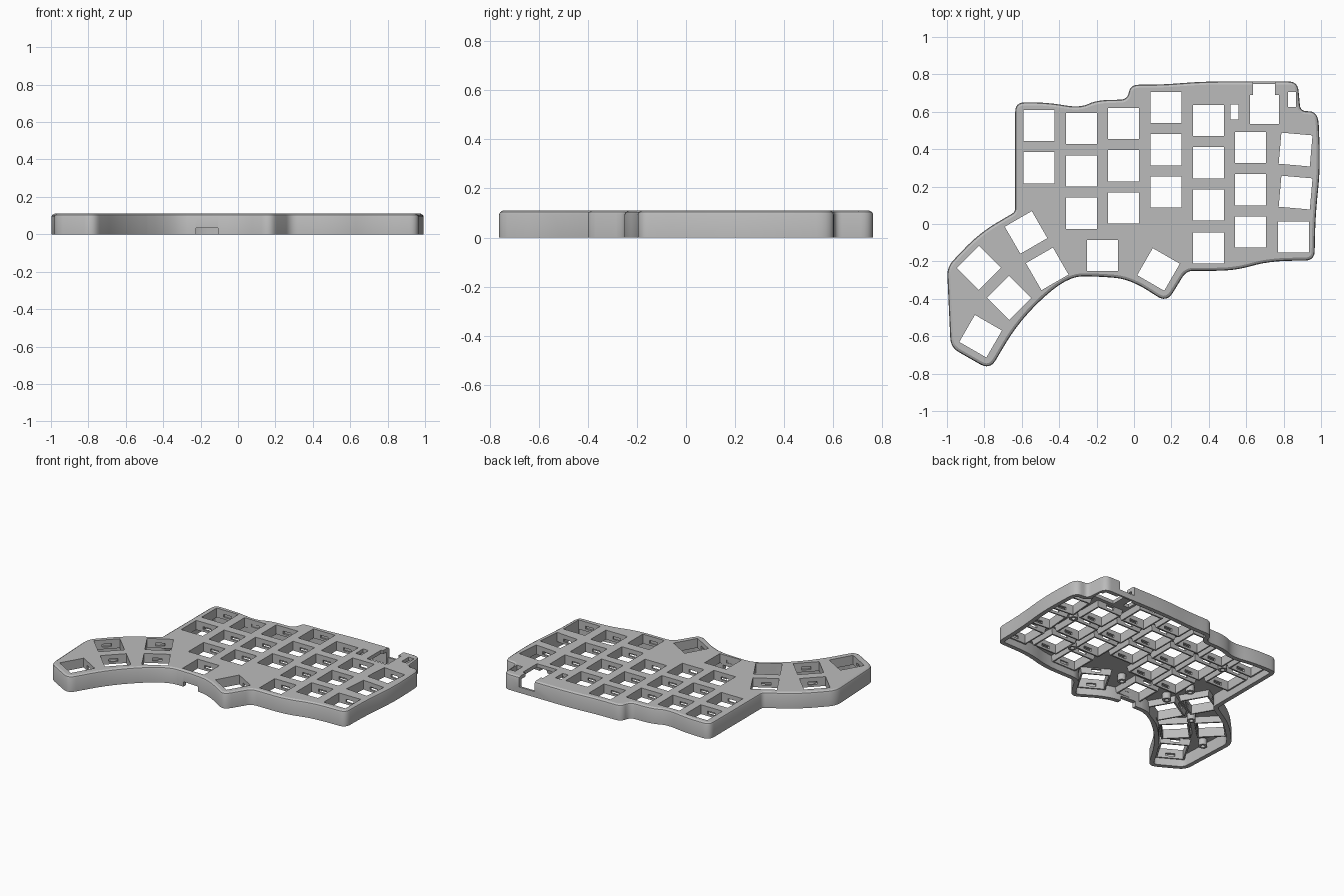
import bpy, bmesh, math
from mathutils import Vector, Matrix

old = bpy.data.objects.get("Cube")
if old:
    bpy.data.objects.remove(old, do_unlink=True)

grey = bpy.data.materials.new("case grey")
grey.use_nodes = True
colour = (0.5, 0.5, 0.5, 1)
grey.diffuse_color = colour
grey.node_tree.nodes["Principled BSDF"].inputs["Base Color"].default_value = colour

HEIGHT, CEILING, WALL = 0.11, 0.085, 0.03
KEY = 0.167


def rounded(corners, steps=6):
    """Polygon with every corner (x, y, reach) eased by a small curve."""
    result = []
    for i, (x, y, reach) in enumerate(corners):
        p = Vector((x, y))
        before = Vector(corners[i - 1][:2]) - p
        after = Vector(corners[(i + 1) % len(corners)][:2]) - p
        a = p + before.normalized() * min(reach, before.length * 0.49)
        b = p + after.normalized() * min(reach, after.length * 0.49)
        for s in range(steps + 1):
            t = s / steps
            result.append(a * (1 - t) ** 2 + p * 2 * t * (1 - t) + b * t * t)
    return result


def inset(loop, distance):
    """Move a clockwise outline inward."""
    result = []
    for i, p in enumerate(loop):
        d1 = (p - loop[i - 1]).normalized()
        d2 = (loop[(i + 1) % len(loop)] - p).normalized()
        n = Vector((d1.y + d2.y, -d1.x - d2.x)).normalized()
        scale = max(0.6, n.dot(Vector((d2.y, -d2.x))))
        result.append(p + n * distance / scale)
    return result


def loft(bm, rings, closed=False):
    """Skin rings of (loop, z); cap both ends or join them."""
    rows = [[bm.verts.new((p.x, p.y, z)) for p in loop] for loop, z in rings]
    n = len(rows[0])
    pairs = list(zip(rows, rows[1:]))
    if closed:
        pairs.append((rows[-1], rows[0]))
    else:
        bm.faces.new(rows[0])
        bm.faces.new(rows[-1])
    for a, b in pairs:
        for i in range(n):
            j = (i + 1) % n
            bm.faces.new((a[i], a[j], b[j], b[i]))


def finish(bm, name):
    bmesh.ops.recalc_face_normals(bm, faces=bm.faces[:])
    mesh = bpy.data.meshes.new(name)
    bm.to_mesh(mesh)
    bm.free()
    mesh.materials.append(grey)
    ob = bpy.data.objects.new(name, mesh)
    bpy.context.collection.objects.link(ob)
    return ob


def box(bm, x, y, w, d, low, high, angle=0):
    m = (Matrix.Translation((x, y, (low + high) / 2))
         @ Matrix.Rotation(math.radians(angle), 4, "Z")
         @ Matrix.Diagonal((w, d, high - low, 1)))
    bmesh.ops.create_cube(bm, size=1, matrix=m)


def cut(ob, bm):
    """Subtract the cutter and remove it."""
    cutter = finish(bm, "cutter")
    cutter.hide_render = True
    mod = ob.modifiers.new("cut", "BOOLEAN")
    mod.operation = "DIFFERENCE"
    mod.solver = "EXACT"
    mod.object = cutter
    bpy.context.view_layer.objects.active = ob
    bpy.ops.object.modifier_apply(modifier=mod.name)
    bpy.data.objects.remove(cutter, do_unlink=True)


def smooth(ob):
    bpy.ops.object.select_all(action="DESELECT")
    ob.select_set(True)
    bpy.context.view_layer.objects.active = ob
    bpy.ops.object.shade_smooth_by_angle(angle=math.radians(30))


def polygon(x, y, radius, sides, turn=0):
    return [Vector((x + radius * math.cos(math.tau * i / sides + turn),
                    y + radius * math.sin(math.tau * i / sides + turn)))
            for i in range(sides)]


# Outline, clockwise from the lower left tip
outline = rounded([
    (-.77, -.78, .06), (-.98, -.66, .05), (-1, -.23, .05), (-.83, -.05, .2),
    (-.635, .065, .02), (-.635, .65, .05), (-.46, .65, .1), (-.29, .62, .1),
    (-.2, .663, .1), (-.035, .665, .04), (-.02, .745, .05), (.15, .745, .1),
    (.37, .762, .1), (.875, .762, .05), (.89, .605, .03), (.985, .6, .07),
    (.997, .3, .3), (.97, .05, .2), (.965, -.195, .05), (.72, -.198, .15),
    (.54, -.25, .1), (.28, -.25, .04), (.175, -.42, .06), (-.02, -.295, .2),
    (-.19, -.28, .15), (-.36, -.28, .2), (-.61, -.51, .2)])

# Key positions: straight columns, then turned keys
columns = [(-.508, .527, 2), (-.281, .51, 3), (-.056, .537, 3), (.171, .623, 3),
           (.398, .553, 2), (.623, .409, 3)]
keys = [(x, top - .226 * row, 0) for x, top, count in columns for row in range(count)]
keys += [(.398, .102, 0), (.398, -.128, 0), (-.168, -.168, 0), (.853, -.07, 0),
         (.864, .398, -5), (.864, .168, -5), (.131, -.243, -30), (-.577, -.045, 30),
         (-.464, -.24, 30), (-.829, -.235, 45), (-.668, -.395, 45), (-.82, -.6, -30)]

# Hollow case: inside ceiling, wall foot, outside and softened top edge
bm = bmesh.new()
inner = inset(outline, WALL)
loft(bm, [(inner, CEILING), (inner, 0), (outline, 0), (outline, .094),
          (inset(outline, .004), .103), (inset(outline, .016), HEIGHT)])
case = finish(bm, "case_shell")

# Openings for keys, small parts, cable socket and front slot
bm = bmesh.new()
for x, y, angle in keys:
    box(bm, x, y, KEY, KEY, -.05, .2, angle)
box(bm, .538, .6, .043, .08, -.05, .2)
box(bm, .845, .665, .043, .08, -.05, .2)
box(bm, .698, .612, .155, .155, -.05, .2)
cut(case, bm)
for y, depth, low in ((.71, .076, -.05), (.75, .14, .04)):
    bm = bmesh.new()
    box(bm, .695, y, .12, depth, low, .2)
    cut(case, bm)
bm = bmesh.new()
box(bm, -.166, -.29, .118, .12, -.05, .034)
cut(case, bm)
smooth(case)

# Tapered collars hanging below every key opening
bm = bmesh.new()
for x, y, angle in keys:
    turn = math.radians(angle + 45)
    hole, foot, root = (polygon(x, y, (KEY / 2 + extra) * math.sqrt(2), 4, turn)
                        for extra in (0, .01, .018))
    loft(bm, [(hole, CEILING), (hole, .045), (foot, .045), (root, CEILING)], closed=True)
collars = finish(bm, "key_collars")

# Clip recesses in the front and back of each collar
bm = bmesh.new()
for x, y, angle in keys:
    box(bm, x, y, .06, .21, .06, .08, angle)
cut(collars, bm)

# Screw posts under the plate
bm = bmesh.new()
for x, y in [(.743, .29), (.51, .0), (-.395, .4), (0, -.12), (-.37, -.12),
             (-.42, .05), (-.657, -.22), (-.92, -.42)]:
    wide, narrow = polygon(x, y, .028, 20), polygon(x, y, .014, 20)
    loft(bm, [(narrow, CEILING), (narrow, .04), (wide, .04), (wide, CEILING)], closed=True)
smooth(finish(bm, "screw_posts"))
